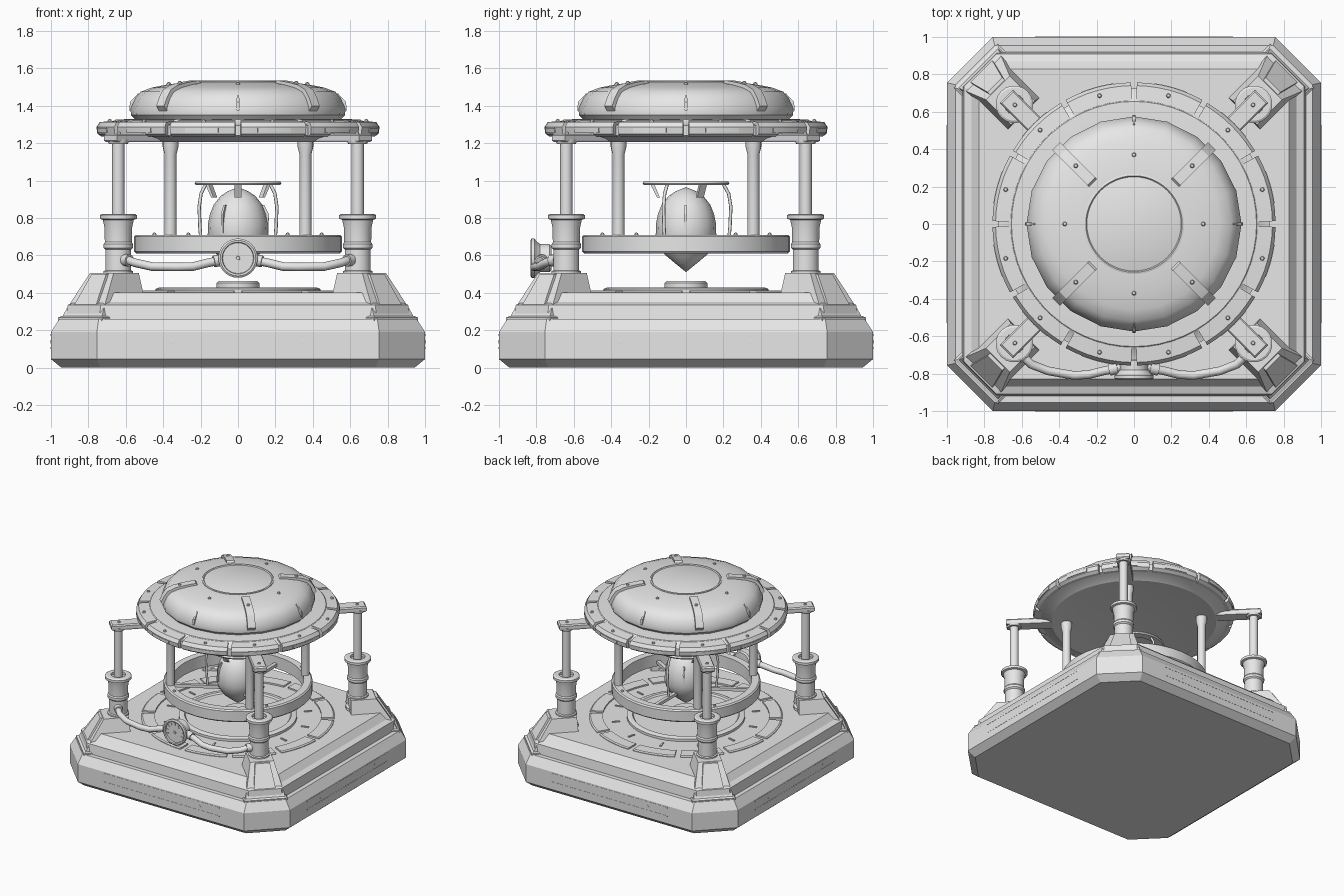
import bpy, bmesh, math
from mathutils import Vector, Matrix

if "Cube" in bpy.data.objects:
    bpy.data.objects.remove(bpy.data.objects["Cube"])

gray = bpy.data.materials.new("light_gray")
gray.diffuse_color = (0.8, 0.8, 0.8, 1)
gray.use_nodes = True
gray.node_tree.nodes["Principled BSDF"].inputs["Base Color"].default_value = gray.diffuse_color
TAU = 2 * math.pi
DIAG = [math.radians(a) for a in (45, 135, 225, 315)]
AXIS = [math.radians(a) for a in (0, 90, 180, 270)]


def finish(name, bm, matrix=None, smooth=30):
    bmesh.ops.remove_doubles(bm, verts=bm.verts, dist=0.0002)
    bmesh.ops.recalc_face_normals(bm, faces=bm.faces)
    me = bpy.data.meshes.new(name)
    bm.to_mesh(me)
    bm.free()
    me.materials.append(gray)
    if matrix is not None:
        me.transform(matrix)
    ob = bpy.data.objects.new(name, me)
    bpy.context.collection.objects.link(ob)
    bpy.ops.object.select_all(action='DESELECT')
    ob.select_set(True)
    bpy.context.view_layer.objects.active = ob
    if smooth:
        bpy.ops.object.shade_smooth_by_angle(angle=math.radians(smooth))
    return ob


def sweep(name, profile, n=48, a0=0.0, a1=TAU, closed=True, matrix=None, smooth=30):
    """Turn an (r, z) profile about z; partial turns become capped blocks."""
    bm = bmesh.new()
    full = abs(a1 - a0 - TAU) < 1e-6
    rows = []
    for i in range(n if full else n + 1):
        a = a0 + (a1 - a0) * i / n
        rows.append([bm.verts.new((r * math.cos(a), r * math.sin(a), z)) for r, z in profile])
    m = len(profile)
    for i in range(n):
        p, q = rows[i], rows[(i + 1) % len(rows)]
        for j in range(m if closed else m - 1):
            k = (j + 1) % m
            if profile[j][0] == 0 and profile[k][0] == 0:
                continue
            bm.faces.new((p[j], q[j], q[k], p[k]))
    if not full:
        bm.faces.new(rows[0])
        bm.faces.new(rows[-1])
    return finish(name, bm, matrix, smooth)


def loft(name, sections, matrix=None, smooth=0):
    """Skin a list of equal-sized closed sections and cap both ends."""
    bm = bmesh.new()
    rows = [[bm.verts.new(c) for c in s] for s in sections]
    n = len(rows[0])
    for p, q in zip(rows, rows[1:]):
        for j in range(n):
            bm.faces.new((p[j], p[(j + 1) % n], q[(j + 1) % n], q[j]))
    bm.faces.new(rows[0])
    bm.faces.new(rows[-1])
    return finish(name, bm, matrix, smooth)


def rect(x0, x1, w, z):
    return [(x0, -w, z), (x1, -w, z), (x1, w, z), (x0, w, z)]


def turn(a):
    return Matrix.Rotation(a, 4, 'Z')


def tube(name, points, r, sides=12):
    pts = [Vector(p) for p in points]
    rows = []
    for i, p in enumerate(pts):
        d = (pts[min(i + 1, len(pts) - 1)] - pts[max(i - 1, 0)]).normalized()
        side = d.cross(Vector((0, 0, 1)) if abs(d.z) < 0.8 else Vector((0, 1, 0))).normalized()
        up = side.cross(d)
        rows.append([p + r * (side * math.cos(TAU * k / sides) + up * math.sin(TAU * k / sides))
                     for k in range(sides)])
    return loft(name, rows, smooth=50)


def bolt(name, a, r, z, size=0.012):
    p = [(0, size), (size * .7, size * .75), (size, 0), (size, -size), (0, -size)]
    sweep(name, p, 8, closed=False, matrix=turn(a) @ Matrix.Translation((r, 0, z)))


def octagon(h, c, z):
    # square of half width h with corners cut so the short edges start at c
    return [(h, -c, z), (h, c, z), (c, h, z), (-c, h, z), (-h, c, z), (-h, -c, z), (-c, -h, z), (c, -h, z)]


# stepped base
loft("base_plinth", [octagon(.945, .735, 0), octagon(1, .755, .045), octagon(1, .755, .19),
                     octagon(.955, .745, .26)])
loft("base_deck", [octagon(.92, .74, .255), octagon(.91, .735, .335), octagon(.87, .71, .35),
                   octagon(.83, .68, .40)])

# side trim strips and bolts
for a in AXIS:
    for z in (.105, .175):
        loft("side_trim", [rect(.99, 1.0015, .53, z - .005), rect(.99, 1.0015, .53, z + .005)], turn(a))
    for y in (-.35, .35):
        m = turn(a) @ Matrix.Translation((.995, y, .138)) @ Matrix.Rotation(math.pi / 2, 4, 'Y')
        sweep("side_bolt", [(0, .007), (.012, .006), (.013, -.01), (0, -.01)], 8, closed=False, matrix=m)

# deck floor plates and pedestal
for i in range(12):
    a = TAU * i / 12
    sweep("floor_plate", [(.62, .39), (.72, .39), (.72, .405), (.71, .412), (.62, .412)], 5,
          a + .03, a + TAU / 12 - .03)
    loft("floor_mark", [rect(.50, .56, .006, .395), rect(.50, .56, .006, .408)], turn(a + TAU / 24))
sweep("pedestal_ring", [(0, .395), (.44, .395), (.44, .42), (.425, .427), (.40, .427), (.39, .415), (0, .415)],
      48, closed=False)
sweep("pedestal_button", [(0, .41), (.10, .41), (.115, .425), (.115, .452), (.105, .462), (0, .462)], 32, closed=False)

# corner supports
sleeve = [(0, .38), (.09, .38), (.09, .42), (.072, .43), (.072, .49), (.08, .495), (.08, .515), (.07, .52),
          (.07, .63), (.08, .64), (.08, .66), (.073, .67), (.075, .75), (.084, .79), (.1, .795), (.1, .815),
          (.088, .822), (.055, .822), (.055, .80), (0, .80)]
for a in DIAG:
    loft("corner_buttress", [rect(.83, 1.18, .15, .27), rect(.83, 1.155, .14, .315),
                             rect(.84, 1.03, .09, .505)], turn(a))
    loft("buttress_panel", [rect(1.0, 1.165, .085, .32), rect(.95, 1.052, .055, .50)], turn(a))
    loft("buttress_foot", [rect(.98, 1.195, .165, .25), rect(.98, 1.195, .165, .268),
                           rect(.98, 1.18, .155, .275)], turn(a))
    at = turn(a) @ Matrix.Translation((.905, 0, 0))
    sweep("support_sleeve", sleeve, 20, closed=False, matrix=at)
    sweep("support_rod", [(0, .79), (.033, .79), (.033, 1.2), (0, 1.2)], 16, closed=False, matrix=at)
    sweep("rod_cap", [(0, 1.195), (.05, 1.195), (.055, 1.205), (.055, 1.22), (0, 1.22)], 16, closed=False, matrix=at)
    loft("support_arm", [rect(.62, .955, .045, 1.205), rect(.62, .965, .05, 1.215),
                         rect(.62, .965, .05, 1.24), rect(.62, .955, .043, 1.25)], turn(a))
    bolt("arm_bolt", a, .90, 1.25)

# middle ring with slim columns
sweep("middle_ring", [(.49, .61), (.545, .61), (.555, .62), (.555, .70), (.545, .71), (.49, .71)], 40)
for a in DIAG:
    at = turn(a) @ Matrix.Translation((.51, 0, 0))
    sweep("slim_column", [(0, .70), (.032, .70), (.032, 1.14), (.042, 1.18), (.042, 1.215), (0, 1.215)], 14,
          closed=False, matrix=at)
    bolt("ring_bolt", a + .25, .52, .71)

# suspended core, cage claws and collar
sweep("core", [(0, .51), (.055, .555), (.115, .605), (.148, .66), (.162, .71), (.16, .77), (.15, .82), (.13, .87),
               (.095, .915), (.05, .945), (0, .965)], 16, closed=False)
sweep("cage_collar", [(.165, .975), (.225, .975), (.232, .985), (.225, .996), (.165, .996)], 40)
for deg in (90, 210, 330):
    a = math.radians(deg)
    m = turn(a)
    tube("cage_claw", [m @ Vector(p) for p in ((.225, 0, .64), (.235, 0, .75), (.24, 0, .86),
                                               (.228, 0, .93), (.20, 0, .98))], .009, 8)
    loft("cage_spoke", [rect(.13, .50, .014, .63), rect(.13, .50, .014, .655)], m)
    loft("collar_tab", [rect(.14, .155, .02, .91), rect(.17, .19, .02, .98)], turn(a + math.pi))
    loft("core_fin", [rect(.10, .163, .006, .72), rect(.09, .165, .006, .82), rect(.09, .14, .006, .87)], turn(a + .5))

# roof disc and segmented rim
sweep("roof_disc", [(0, 1.235), (.45, 1.225), (.62, 1.205), (.66, 1.225), (.725, 1.24), (.725, 1.295),
                    (.67, 1.31), (.655, 1.325), (.60, 1.328), (.56, 1.33), (0, 1.33)], 60, closed=False)
block = [(.66, 1.235), (.73, 1.235), (.752, 1.25), (.757, 1.285), (.74, 1.312), (.66, 1.32)]
for i in range(12):
    a = TAU * i / 12
    sweep("rim_block", block, 6, a + .02, a + TAU / 12 - .02)
    sweep("rim_slot", [(.75, 1.256), (.759, 1.256), (.760, 1.282), (.75, 1.282)], 4, a + .14, a + TAU / 12 - .14)
    bolt("rim_bolt", a + TAU / 24, .71, 1.317)

# dome with top hatch
dome = [(0, 1.32), (.55, 1.325), (.572, 1.35), (.575, 1.385), (.55, 1.44), (.52, 1.475), (.46, 1.497),
        (.38, 1.513), (.27, 1.527), (0, 1.527)]
sweep("dome", dome, 20, closed=False)
sweep("hatch", [(.268, 1.515), (.268, 1.532), (.258, 1.535), (.252, 1.528), (.245, 1.531), (0, 1.533)],
      48, closed=False)
for a in DIAG:
    path = [(.31, 1.522), (.40, 1.511), (.47, 1.497), (.525, 1.472), (.555, 1.43), (.576, 1.385)]
    loft("dome_strap", [[(r - .015, -.03, z - .02), (r - .015, .03, z - .02), (r + .012, .03, z + .014),
                         (r + .012, -.03, z + .014)] for r, z in path], turn(a), 30)
    bolt("strap_bolt", a, .44, 1.521)
for a in AXIS:
    loft("dome_fin", [rect(.54, .582, .007, 1.375), rect(.53, .577, .009, 1.42), rect(.50, .535, .004, 1.465)], turn(a))
    bolt("dome_bolt", a, .37, 1.515)

# pressure gauge facing the front
g = Matrix.Translation((0, -.73, .585)) @ Matrix.Rotation(math.pi / 2, 4, 'X')
sweep("gauge_body", [(0, -.01), (.065, -.01), (.075, 0), (.075, .05), (.09, .07), (.105, .08), (.105, .095), (.095, .102),
                     (.085, .1), (.082, .088), (0, .088)], 32, closed=False, matrix=g)
for i in range(9):
    loft("gauge_tick", [rect(.058, .076, .003, .086), rect(.058, .076, .003, .093)],
         g @ turn(math.radians(-20 + 27.5 * i)))
loft("gauge_needle", [rect(-.015, .06, .004, .086), rect(-.015, .06, .004, .095)], g @ turn(math.radians(50)))
sweep("gauge_hub", [(0, .097), (.01, .097), (.012, .086), (0, .086)], 12, closed=False, matrix=g)

# feed pipes from the front supports to the gauge
for s in (-1, 1):
    tube("feed_pipe", [(s * x, y, z) for x, y, z in ((.62, -.67, .575), (.59, -.71, .575), (.55, -.75, .56),
         (.46, -.785, .54), (.32, -.81, .538), (.24, -.805, .54), (.16, -.785, .56), (.06, -.765, .58))], .023)
    tube("pipe_collar", [(s * .605, -.69, .575), (s * .58, -.72, .572)], .032)
    tube("pipe_joint", [(s * .13, -.78, .567), (s * .085, -.77, .575)], .031)
